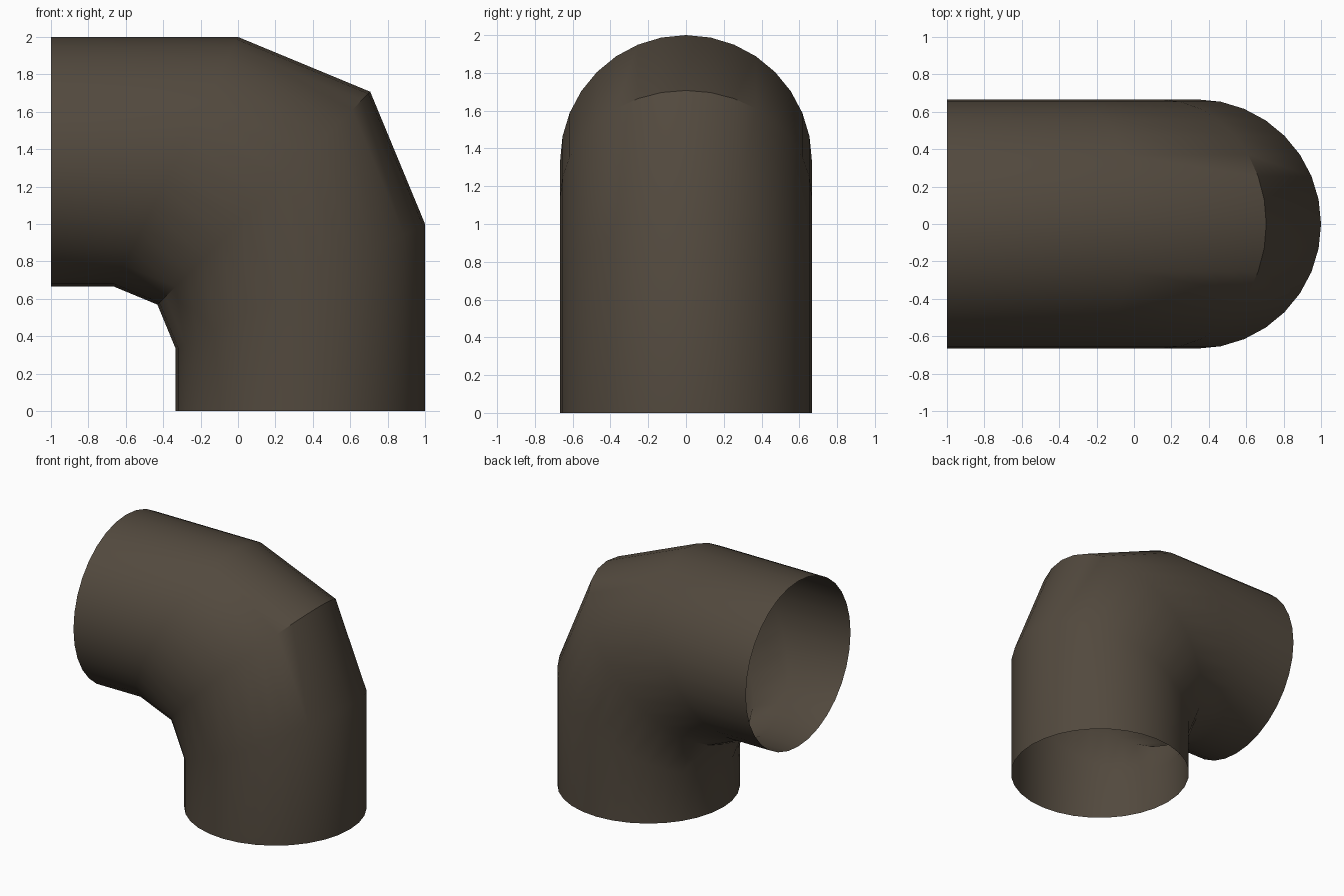
import bpy, bmesh
from math import sin, cos, radians, pi

if "Cube" in bpy.data.objects:
    bpy.data.objects.remove(bpy.data.objects["Cube"])

SIDES, R = 32, 2 / 3          # pipe sides and radius
AX, AZ = 1 / 3, 4 / 3         # vertical leg axis x, horizontal leg axis z


def ring_point(phi, bend):
    """Point on a ring; the bend radius grows towards the outer side."""
    c = cos(phi)
    r = R + c / 3
    x, z = AX + R * c - r, AZ + R * c - r
    return (x + r * cos(bend), R * sin(phi), z + r * sin(bend))


angles = [2 * pi * i / SIDES for i in range(SIDES)]

# Rings along the pipe: lower opening, three bend rings, side opening
rings = [[(AX + R * cos(a), R * sin(a), 0) for a in angles]]
for bend in (0, 45, 90):
    rings.append([ring_point(a, radians(bend)) for a in angles])
rings.append([(-1, R * sin(a), AZ + R * cos(a)) for a in angles])

# Open, thin-walled elbow
bm = bmesh.new()
loops = [[bm.verts.new(p) for p in ring] for ring in rings]
for lo, hi in zip(loops, loops[1:]):
    for i in range(SIDES):
        j = (i + 1) % SIDES
        bm.faces.new((lo[i], lo[j], hi[j], hi[i]))
bm.normal_update()
mesh = bpy.data.meshes.new("pipe_elbow")
bm.to_mesh(mesh)
bm.free()
pipe = bpy.data.objects.new("pipe_elbow", mesh)
bpy.context.collection.objects.link(pipe)

# Dark brown metal
mat = bpy.data.materials.new("dark_brown")
mat.diffuse_color = (0.085, 0.067, 0.048, 1)
mat.use_nodes = True
mat.node_tree.nodes["Principled BSDF"].inputs["Base Color"].default_value = mat.diffuse_color
mesh.materials.append(mat)

# Smooth, keeping only the sharp middle crease
bpy.context.view_layer.objects.active = pipe
pipe.select_set(True)
bpy.ops.object.shade_smooth_by_angle(angle=radians(37))
